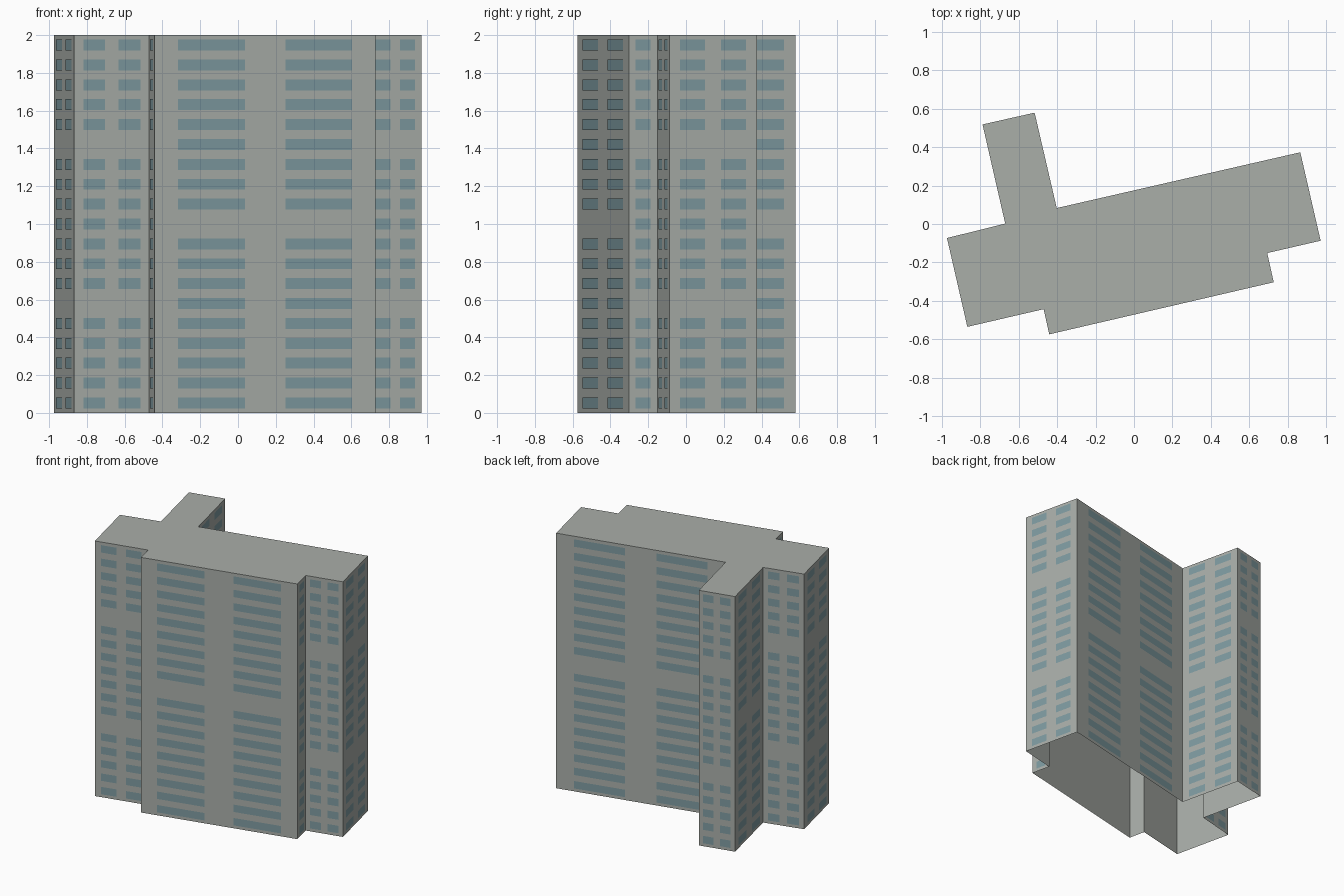
import bpy
import bmesh
from mathutils import Vector

HEIGHT = 2.0
FLOORS = 19
STOREY = HEIGHT / FLOORS
PANE_H = 0.058
PROUD = 0.002

default = bpy.data.objects.get("Cube")
if default:
    bpy.data.objects.remove(default, do_unlink=True)


def make_material(name, rgb):
    mat = bpy.data.materials.new(name)
    mat.use_nodes = True
    colour = (*rgb, 1.0)
    mat.diffuse_color = colour
    mat.node_tree.nodes["Principled BSDF"].inputs["Base Color"].default_value = colour
    return mat


def make_object(name, bm, mat):
    mesh = bpy.data.meshes.new(name)
    bm.to_mesh(mesh)
    bm.free()
    mesh.materials.append(mat)
    obj = bpy.data.objects.new(name, mesh)
    bpy.context.collection.objects.link(obj)
    return obj


concrete = make_material("grey concrete", (0.40, 0.425, 0.397))
glass = make_material("blue grey glass", (0.209, 0.326, 0.356))

# Footprint corners, counter-clockwise, each with the name of the wall that starts there
FOOTPRINT = [
    ("left_end", -0.973, -0.073),
    ("short_front_left", -0.867, -0.535),
    ("step_left", -0.470, -0.443),
    ("main_front", -0.441, -0.574),
    ("step_right", 0.727, -0.303),
    ("short_front_right", 0.693, -0.151),
    ("right_end", 0.971, -0.087),
    ("main_back", 0.865, 0.373),
    ("wing_inner_side", -0.402, 0.083),
    ("wing_end", -0.517, 0.579),
    ("wing_outer_side", -0.788, 0.518),
    ("short_back", -0.670, 0.002),
]
corners = [Vector((x, y, 0)) for _, x, y in FOOTPRINT]
walls = list(zip(FOOTPRINT, corners, corners[1:] + corners[:1]))

# Outer walls and flat roof, open underneath
up = Vector((0, 0, HEIGHT))
bm = bmesh.new()
low = [bm.verts.new(c) for c in corners]
top = [bm.verts.new(c + up) for c in corners]
for i in range(len(low)):
    j = (i + 1) % len(low)
    bm.faces.new((low[i], low[j], top[j], top[i]))
bm.faces.new(top)
make_object("walls_and_roof", bm, concrete)


# Rows of thin window panes on one wall
def add_windows(name, start, end):
    along = end - start
    length = along.length
    outward = Vector((along.y, -along.x, 0)).normalized() * PROUD
    # Narrow steps carry one column, all other walls a pair
    if length < 0.2:
        columns = [(0.24, 0.76)]
    else:
        margin = 0.105 if length > 1 else 0.12
        columns = [(margin, 0.408), (0.592, 1 - margin)]
    # Long walls have one blank storey, short walls two
    blank = {9} if length > 0.5 else {5, 13}
    bm = bmesh.new()
    for floor in set(range(FLOORS)) - blank:
        # Storeys are counted from the roof down
        mid = HEIGHT - (floor + 0.5) * STOREY
        bottom = Vector((0, 0, mid - PANE_H / 2))
        rise = Vector((0, 0, PANE_H))
        for a, b in columns:
            p = start + along * a + outward + bottom
            q = start + along * b + outward + bottom
            bm.faces.new([bm.verts.new(v) for v in (p, q, q + rise, p + rise)])
    make_object(name + "_windows", bm, glass)


for (name, _, _), start, end in walls:
    add_windows(name, start, end)
